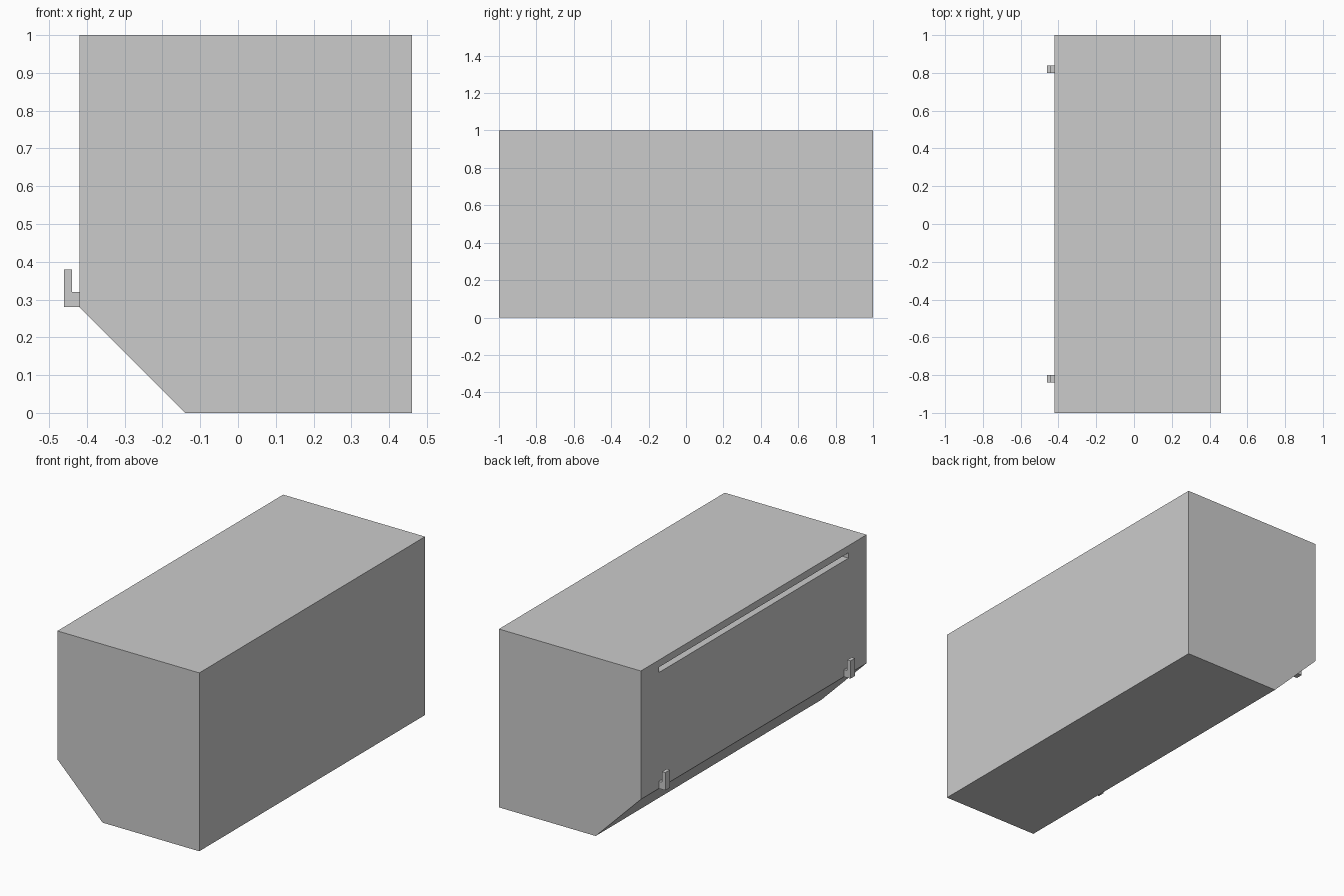
import bpy, bmesh

if "Cube" in bpy.data.objects:
    bpy.data.objects.remove(bpy.data.objects["Cube"])


def extrude_profile(name, points, y0, y1):
    """Extrude a closed (x, z) outline along y."""
    bm = bmesh.new()
    face = bm.faces.new([bm.verts.new((x, y0, z)) for x, z in points])
    side = bmesh.ops.extrude_face_region(bm, geom=[face])
    verts = [v for v in side["geom"] if isinstance(v, bmesh.types.BMVert)]
    bmesh.ops.translate(bm, verts=verts, vec=(0, y1 - y0, 0))
    bmesh.ops.recalc_face_normals(bm, faces=bm.faces[:])
    mesh = bpy.data.meshes.new(name)
    bm.to_mesh(mesh)
    bm.free()
    obj = bpy.data.objects.new(name, mesh)
    bpy.context.collection.objects.link(obj)
    return obj


# Main box with a chamfered lower left edge
body = extrude_profile("body", [(-0.14, 0), (0.46, 0), (0.46, 1),
                                (-0.42, 1), (-0.42, 0.28)], -1, 1)

# Long narrow slot near the top of the left side
cutter = extrude_profile("slot_cutter", [(-0.5, 0.93), (-0.38, 0.93),
                                         (-0.38, 0.96), (-0.5, 0.96)], -0.84, 0.84)
cut = body.modifiers.new("slot", "BOOLEAN")
cut.operation = "DIFFERENCE"
cut.solver = "EXACT"
cut.object = cutter
cutter.hide_render = True
cutter.hide_set(True)

# Two upturned hooks at the bottom of the left side
hook_outline = [(-0.42, 0.28), (-0.42, 0.32), (-0.44, 0.32),
                (-0.44, 0.38), (-0.46, 0.38), (-0.46, 0.28)]
for label, y in (("front", -0.82), ("back", 0.82)):
    extrude_profile(label + "_hook", hook_outline, y - 0.02, y + 0.02)
